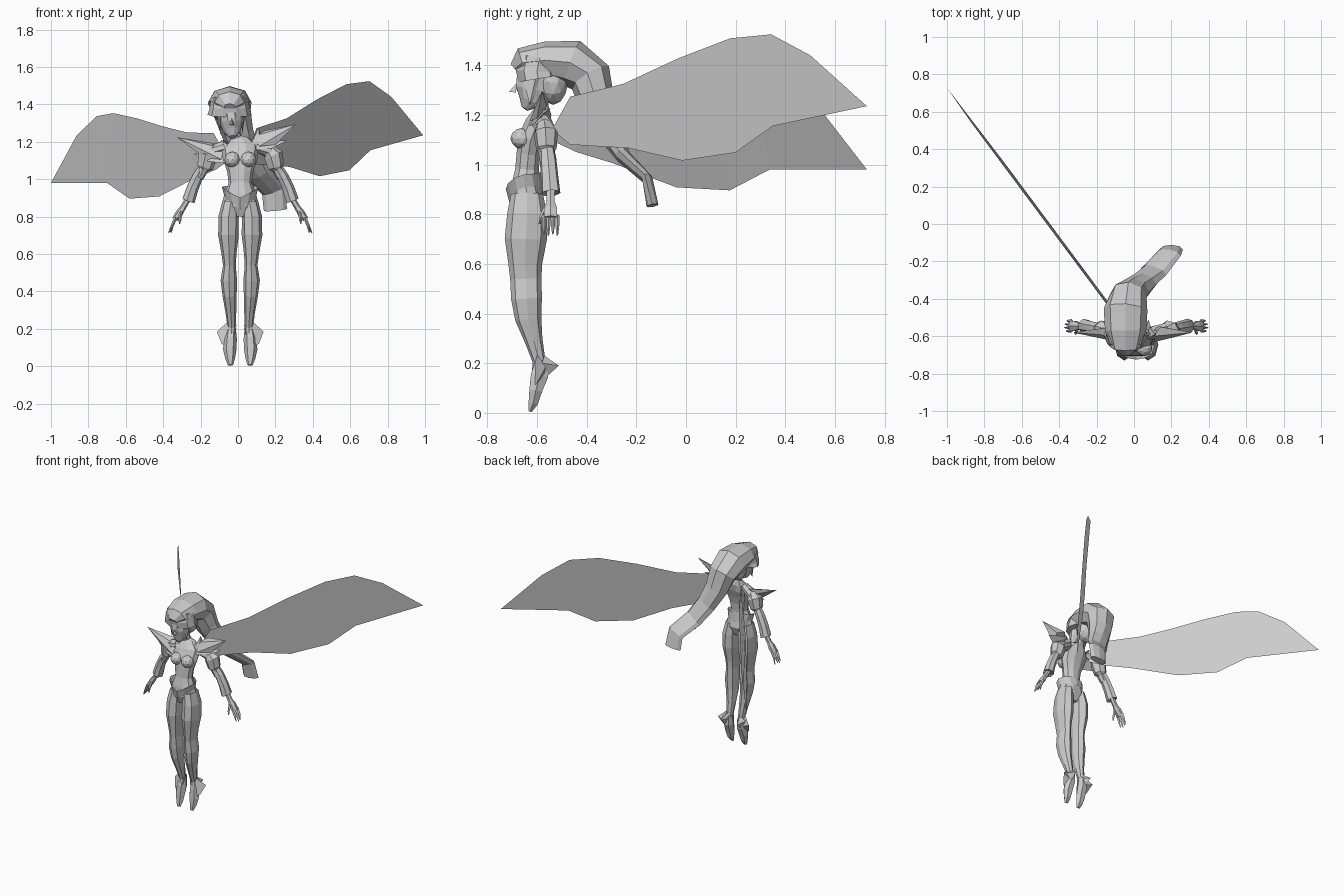
import bpy, bmesh, math
from mathutils import Vector

grey = bpy.data.materials.new("plain_grey")
grey.diffuse_color = (0.6, 0.6, 0.6, 1)
CX = 0.012  # body centre line


def finish(name, bm, normals=True):
    if normals:
        bmesh.ops.recalc_face_normals(bm, faces=bm.faces)
    me = bpy.data.meshes.new(name)
    bm.to_mesh(me)
    bm.free()
    me.materials.append(grey)
    ob = bpy.data.objects.new(name, me)
    bpy.context.collection.objects.link(ob)
    return ob


def loft(name, rings, n=8, cap=True):
    """Skin along a path; each ring is x, y, z, half width, half depth."""
    bm = bmesh.new()
    pts = [Vector(r[:3]) for r in rings]
    loops = []
    for i, r in enumerate(rings):
        t = (pts[min(i + 1, len(pts) - 1)] - pts[max(i - 1, 0)]).normalized()
        a = Vector((1, 0, 0))
        a = (a - t * a.dot(t)).normalized()
        b = t.cross(a)
        loops.append([bm.verts.new(pts[i] + a * r[3] * math.cos(k * math.tau / n)
                                   + b * r[4] * math.sin(k * math.tau / n)) for k in range(n)])
    for p, q in zip(loops, loops[1:]):
        for k in range(n):
            bm.faces.new((p[k], p[(k + 1) % n], q[(k + 1) % n], q[k]))
    if cap:
        bm.faces.new(loops[0])
        bm.faces.new(loops[-1])
    return finish(name, bm)


def ball(name, loc, scale):
    bm = bmesh.new()
    bmesh.ops.create_icosphere(bm, subdivisions=2, radius=1)
    for v in bm.verts:
        v.co = Vector(loc) + Vector([c * s for c, s in zip(v.co, scale)])
    return finish(name, bm)


def spike(name, base, tip):
    """Closed fan from a base outline to a point."""
    bm = bmesh.new()
    vs = [bm.verts.new(p) for p in base]
    t = bm.verts.new(tip)
    for k in range(len(vs)):
        bm.faces.new((vs[k], vs[(k + 1) % len(vs)], t))
    bm.faces.new(vs)
    return finish(name, bm)


def wing(name, top, bottom, side, bend):
    """Thin sheet on a slanted upright plane, filled from an outline of x, z."""
    bm = bmesh.new()
    x0 = abs(top[-1][0])
    place = lambda p, o: bm.verts.new((p[0], 0.728 - 1.342 * (x0 - abs(p[0])) + o, p[1]))
    tv = [place(p, -bend if 0 < i < len(top) - 1 else 0) for i, p in enumerate(top)]
    bv = [place(p, bend) for p in bottom]
    if bend:
        # ridge line between the upper and lower edges
        for i in range(len(bv)):
            bm.faces.new((tv[i], tv[i + 1], bv[i])) if i == 0 else \
                bm.faces.new((bv[i - 1], tv[i], tv[i + 1], bv[i]))
        bm.faces.new([bv[-1]] + tv[len(bv):])
    else:
        bm.faces.new(tv + bv[::-1])
    return finish(name, bm)


# Wings
wing("right_wing",
     [(.045, 1.14), (.10, 1.273), (.26, 1.325), (.425, 1.428), (.58, 1.508), (.703, 1.524), (.82, 1.44), (.99, 1.235)],
     [(.10, 1.08), (.275, 1.066), (.436, 1.016), (.596, 1.048), (.708, 1.155)], 1, 0)
wing("left_wing",
     [(-.05, 1.10), (-.13, 1.246), (-.275, 1.25), (-.404, 1.283), (-.543, 1.326), (-.666, 1.353),
      (-.757, 1.337), (-.865, 1.23), (-1.0, .98)],
     [(-.12, 1.05), (-.23, 1.005), (-.42, .908), (-.58, .896), (-.70, .98)], -1, .012)

# Torso and neck
loft("torso", [(CX, -.64, .80, .05, .045), (CX, -.64, .86, .10, .07), (CX, -.645, .92, .085, .06),
               (CX, -.64, .98, .062, .05), (CX, -.635, 1.04, .07, .05), (CX, -.625, 1.10, .09, .055),
               (CX, -.60, 1.16, .10, .052), (0, -.58, 1.205, .06, .04), (-.01, -.58, 1.225, .03, .03),
               (-.025, -.59, 1.28, .03, .03)], 10)

# Flared belt, dipping to a point at the front
belt = loft("belt", [(CX, -.643, .885, .082, .068), (CX, -.655, .945, .098, .072)], 12, False)
for v in belt.data.vertices:
    v.co.z += .45 * abs(v.co.x - CX) - .03 if v.co.y < -.65 else .01

# Head, nose, hair and visor
loft("head", [(-.03, -.65, 1.225, .018, .015), (-.033, -.628, 1.255, .046, .05), (-.035, -.615, 1.30, .06, .075),
              (-.038, -.61, 1.345, .066, .075), (-.04, -.60, 1.40, .07, .07)], 10)
spike("nose", [(-.045, -.685, 1.29), (-.02, -.685, 1.29), (-.033, -.68, 1.33)], (-.032, -.712, 1.293))
loft("visor", [(-.045, -.595, 1.345, .118, .085), (-.045, -.60, 1.375, .108, .09), (-.045, -.59, 1.43, .10, .085)], 10)
ball("back_hair", (-.035, -.535, 1.33), (.075, .06, .09))
loft("swept_hair", [(-.045, -.69, 1.385, .03, .025), (-.045, -.66, 1.41, .08, .06), (-.045, -.57, 1.42, .11, .075),
                    (-.045, -.46, 1.408, .117, .096), (-.03, -.385, 1.35, .10, .088), (0, -.355, 1.24, .085, .07),
                    (.05, -.31, 1.13, .075, .05), (.11, -.25, 1.03, .072, .03), (.19, -.155, .94, .066, .022),
                    (.20, -.135, .835, .062, .024)], 8)

for s, side in ((1, "right"), (-1, "left")):
    X = lambda x: CX + s * x
    lift = .035 * s  # shoulders tilt
    ball(side + "_bust", (X(.043), -.662, 1.105), (.043, .045, .042))
    spike(side + "_side_lock", [(-.04 + s * .055, -.66, 1.37), (-.04 + s * .075, -.60, 1.37),
                                (-.04 + s * .05, -.57, 1.35)], (-.035 + s * .06, -.63, 1.24))

    # Legs
    loft(side + "_leg", [(X(.05), -.64, .88, .045, .065), (X(.062), -.64, .80, .054, .08), (X(.063), -.645, .70, .055, .085),
                         (X(.060), -.647, .60, .040, .068), (X(.058), -.645, .54, .034, .063),
                         (X(.061), -.642, .46, .044, .062), (X(.057), -.635, .38, .038, .053),
                         (X(.050), -.613, .29, .029, .036), (X(.046), -.592, .21, .022, .026),
                         (X(.048), -.59, .17, .025, .03)], 8)
    # Pointed foot with ankle cuff
    loft(side + "_foot", [(X(.048), -.582, .21, .024, .028), (X(.052), -.59, .15, .034, .04), (X(.056), -.605, .09, .036, .03),
                          (X(.054), -.615, .04, .026, .022), (X(.052), -.628, .006, .014, .008)], 6)
    spike(side + "_cuff_front", [(X(.02), -.60, .22), (X(.07), -.60, .235), (X(.125), -.565, .185), (X(.10), -.60, .12),
                                 (X(.045), -.63, .09)], (X(.05), -.57, .15))
    spike(side + "_cuff_back", [(X(.02), -.59, .20), (X(.05), -.57, .23), (X(.09), -.58, .20),
                                (X(.055), -.59, .12)], (X(.065), -.512, .19))

    # Arms: upper arm, puff, flared sleeve, hand
    loft(side + "_upper_arm", [(X(.08), -.585, 1.18, .03, .04), (X(.15), -.57, 1.15, .035, .04),
                               (X(.19), -.565, 1.07, .03, .032), (X(.22), -.56, 1.01, .025, .028)], 8)
    loft(side + "_puff", [(X(.15), -.57, 1.165, .03, .03), (X(.175), -.565, 1.13, .055, .05),
                          (X(.19), -.562, 1.065, .045, .042), (X(.20), -.56, 1.05, .025, .03)], 7)
    loft(side + "_sleeve", [(X(.195), -.56, 1.07, .025, .028), (X(.225), -.555, 1.02, .03, .034),
                            (X(.255), -.55, .955, .033, .036), (X(.278), -.545, .885, .036, .04),
                            (X(.275), -.545, .90, .02, .025)], 7)
    loft(side + "_hand", [(X(.27), -.545, .91, .016, .02), (X(.305), -.545, .85, .016, .018),
                          (X(.325), -.545, .82, .02, .03), (X(.35), -.545, .785, .016, .03)], 6)
    for i, dx in enumerate((.375, .383, .38, .37)):
        y = -.572 + i * .018
        loft(side + "_finger_%d" % (i + 1), [(X(.345), y, .795, .009, .009), (X(.362), y, .755, .008, .008),
                                             (X(dx), y, .72 - .006 * (i % 2), .003, .003)], 4)
    loft(side + "_thumb", [(X(.318), -.565, .825, .009, .009), (X(.322), -.585, .785, .008, .008),
                           (X(.325), -.59, .76, .003, .003)], 4)

    # Winged shoulder guards: layered feathers
    spike(side + "_shoulder_plume", [(X(.09), -.60, 1.20 + lift), (X(.13), -.55, 1.225 + lift), (X(.19), -.56, 1.20 + lift),
                                     (X(.19), -.60, 1.15 + lift), (X(.10), -.63, 1.14 + lift)],
          (X(.30) if s > 0 else X(.34), -.58, 1.26 + lift))
    spike(side + "_lower_plume", [(X(.06), -.60, 1.18 + lift), (X(.12), -.545, 1.19 + lift),
                                  (X(.17), -.61, 1.13 + lift), (X(.09), -.63, 1.12 + lift)],
          (X(.25), -.575, 1.17 + lift))
    spike(side + "_collar_blade", [(X(.05), -.62, 1.17), (X(.10), -.62, 1.17), (X(.12), -.56, 1.18), (X(.07), -.55, 1.19)],
          (X(.10), -.59, 1.245 + lift))
